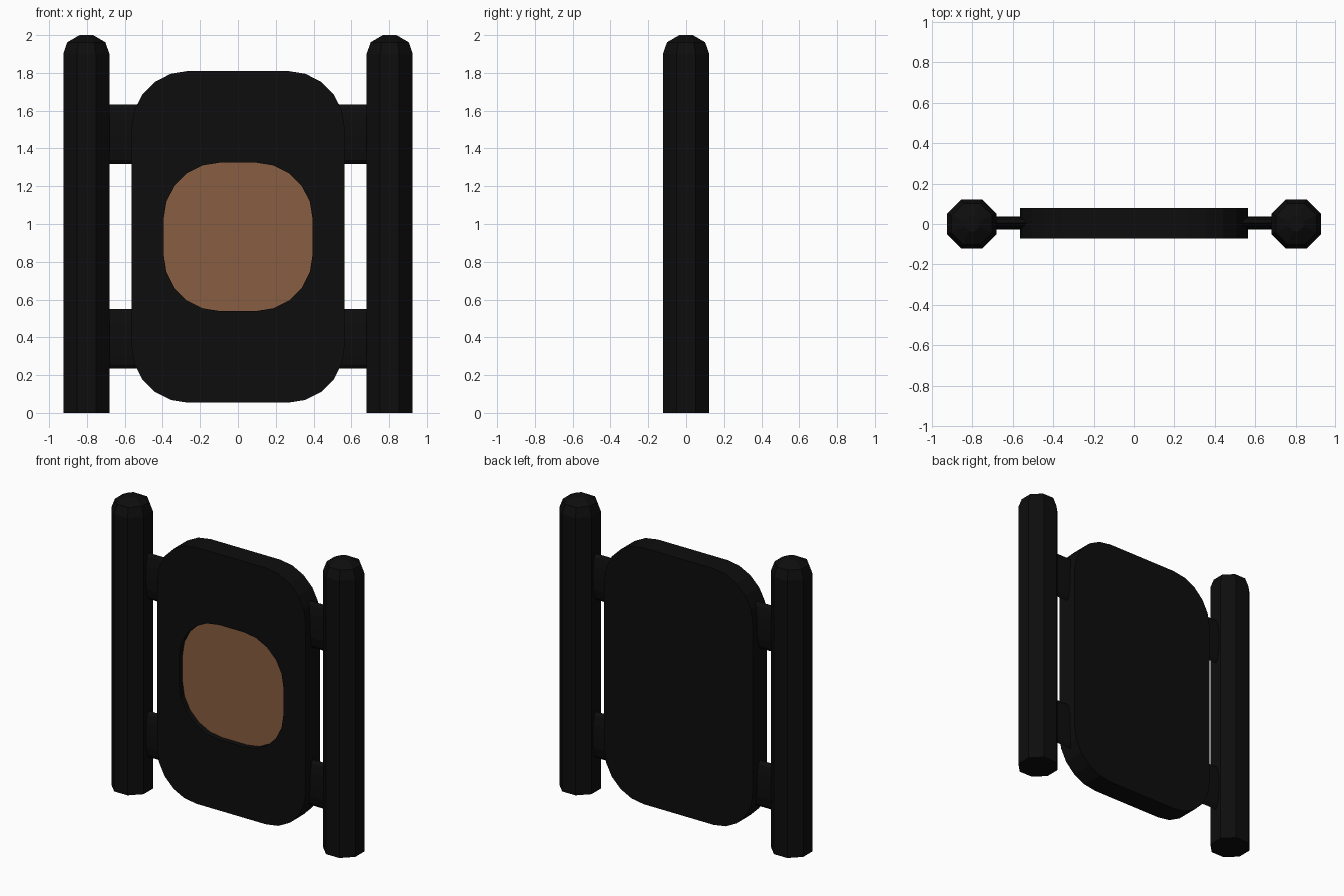
import bpy, bmesh, math
from mathutils import Vector

if "Cube" in bpy.data.objects:
    bpy.data.objects.remove(bpy.data.objects["Cube"])


def material(name, rgb):
    m = bpy.data.materials.new(name)
    m.diffuse_color = (*rgb, 1)
    m.use_nodes = True
    m.node_tree.nodes["Principled BSDF"].inputs["Base Color"].default_value = m.diffuse_color
    return m


BLACK = material("black", (0.004, 0.004, 0.004))
BROWN = material("brown", (0.25, 0.11, 0.052))


def loft(name, rings, mats, last_cap=0):
    """Skin equal-length rings of points, cap both ends."""
    bm = bmesh.new()
    vs = [[bm.verts.new(p) for p in ring] for ring in rings]
    n = len(vs[0])
    for a, b in zip(vs, vs[1:]):
        for i in range(n):
            j = (i + 1) % n
            bm.faces.new((a[i], a[j], b[j], b[i]))
    bm.faces.new(vs[0])
    bm.faces.new(vs[-1]).material_index = last_cap
    bmesh.ops.recalc_face_normals(bm, faces=bm.faces)
    me = bpy.data.meshes.new(name)
    bm.to_mesh(me)
    bm.free()
    for m in mats:
        me.materials.append(m)
    ob = bpy.data.objects.new(name, me)
    bpy.context.collection.objects.link(ob)
    return ob


def rounded_rect(hw, hh, r, y, cz, seg=5):
    pts = []
    for q, (sx, sz) in enumerate(((1, 1), (-1, 1), (-1, -1), (1, -1))):
        for k in range(seg + 1):
            a = math.radians(90 * (q + k / seg))
            pts.append(Vector((sx * (hw - r) + r * math.cos(a), y,
                               cz + sz * (hh - r) + r * math.sin(a))))
    return pts


def octagon(cx, z, apothem):
    r = apothem / math.cos(math.pi / 8)
    return [Vector((cx + r * math.cos((i + 0.5) * math.pi / 4),
                    r * math.sin((i + 0.5) * math.pi / 4), z)) for i in range(8)]


def oval(x, cz, hy, hz, n=12):
    return [Vector((x, 0.005 + hy * math.cos(2 * math.pi * i / n),
                    cz + hz * math.sin(2 * math.pi * i / n))) for i in range(n)]


# Centre panel with a shallow recess whose floor is brown
CZ = 0.932
loft("panel", [
    rounded_rect(0.564, 0.878, 0.3, 0.08, CZ),
    rounded_rect(0.564, 0.878, 0.3, -0.072, CZ),
    rounded_rect(0.395, 0.393, 0.3, -0.072, CZ),
    rounded_rect(0.395, 0.393, 0.3, -0.035, CZ),
], [BLACK, BROWN], last_cap=1)

for side, s in (("left", -1), ("right", 1)):
    # Octagonal post with a domed top
    profile = [(0, 0.122), (1.90, 0.122), (1.962, 0.101), (2.0, 0.036)]
    loft(f"{side}_post", [octagon(s * 0.803, z, a) for z, a in profile], [BLACK])
    # Flattened connectors from post to panel
    for level, cz in (("upper", 1.475), ("lower", 0.392)):
        loft(f"{side}_{level}_connector",
             [oval(s * x, cz, 0.032, 0.158) for x in (0.50, 0.78)], [BLACK])
